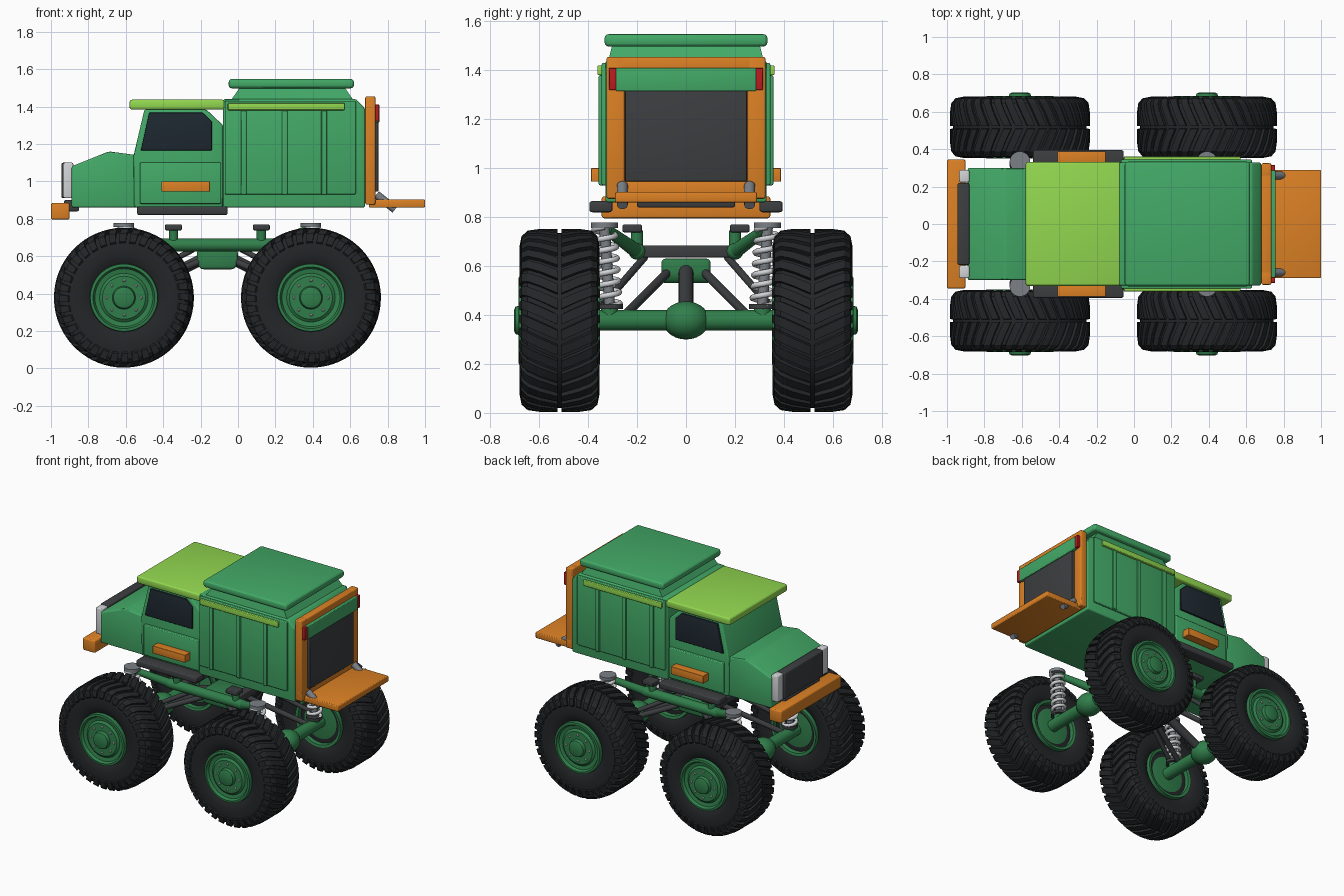
import bpy, bmesh
from math import sin, cos, pi, radians
from mathutils import Vector

if "Cube" in bpy.data.objects:
    bpy.data.objects.remove(bpy.data.objects["Cube"])

COLORS = {
    "green": (0.056, 0.40, 0.136), "dark_green": (0.03, 0.21, 0.07), "lime": (0.29, 0.69, 0.08),
    "orange": (0.72, 0.22, 0.018), "dark": (0.045, 0.048, 0.052), "tyre": (0.017, 0.019, 0.021),
    "glass": (0.013, 0.021, 0.03), "red": (0.5, 0.012, 0.015), "light": (0.65, 0.66, 0.68),
    "steel": (0.2, 0.22, 0.24)}
MATS = {}
for key, rgb in COLORS.items():
    MATS[key] = bpy.data.materials.new(key)
    MATS[key].diffuse_color = (*rgb, 1)


def link(name, data, mat):
    if mat and not data.materials:
        data.materials.append(MATS[mat])
    ob = bpy.data.objects.new(name, data)
    bpy.context.collection.objects.link(ob)
    return ob


def finish(name, bm, mat):
    bmesh.ops.recalc_face_normals(bm, faces=bm.faces)
    me = bpy.data.meshes.new(name)
    bm.to_mesh(me)
    bm.free()
    return link(name, me, mat)


def prism(name, pts, y0, y1, mat, bevel=0.012):
    """Side profile (x, z) extruded from y0 to y1 with rounded edges."""
    bm = bmesh.new()
    face = bm.faces.new([bm.verts.new((x, y0, z)) for x, z in pts])
    new = bmesh.ops.extrude_face_region(bm, geom=[face])["geom"]
    bmesh.ops.translate(bm, vec=(0, y1 - y0, 0), verts=[v for v in new if isinstance(v, bmesh.types.BMVert)])
    if bevel:
        bmesh.ops.bevel(bm, geom=bm.edges[:], offset=bevel, segments=3, profile=0.5, affect='EDGES')
    return finish(name, bm, mat)


def box(name, x0, x1, y0, y1, z0, z1, mat, bevel=0.008):
    return prism(name, [(x0, z0), (x1, z0), (x1, z1), (x0, z1)], y0, y1, mat, bevel)


def tube(name, a, b, r, mat, r2=None):
    a, b = Vector(a), Vector(b)
    bm = bmesh.new()
    bmesh.ops.create_cone(bm, cap_ends=True, segments=24, radius1=r, radius2=r if r2 is None else r2,
                          depth=(b - a).length)
    ob = finish(name, bm, mat)
    ob.location = (a + b) / 2
    ob.rotation_euler = (b - a).to_track_quat('Z', 'Y').to_euler()
    return ob


def ball(name, loc, scale, mat):
    bm = bmesh.new()
    bmesh.ops.create_uvsphere(bm, u_segments=24, v_segments=14, radius=1)
    ob = finish(name, bm, mat)
    ob.location, ob.scale = loc, scale
    return ob


def lathe(bm, profile, segs=64):
    """Spin a (y, radius) profile round the y axis."""
    rings = [[bm.verts.new((r * cos(2 * pi * i / segs), u, r * sin(2 * pi * i / segs)))
              for i in range(segs)] for u, r in profile]
    for a, b in zip(rings, rings[1:]):
        for i in range(segs):
            j = (i + 1) % segs
            bm.faces.new((a[i], a[j], b[j], b[i]))
    bm.faces.new(rings[0])
    bm.faces.new(rings[-1])


# tyre with two rows of slanted lugs
bm = bmesh.new()
half = [(0.135, 0.175), (0.15, 0.20), (0.158, 0.235), (0.158, 0.29), (0.15, 0.325), (0.13, 0.348), (0.08, 0.357)]
lathe(bm, half + [(-u, r) for u, r in reversed(half)])
stations = [(0.008, 0.374), (0.08, 0.374), (0.13, 0.367), (0.155, 0.345), (0.164, 0.30)]
COUNT = 36
for side in (1, -1):
    for n in range(COUNT):
        rows = []
        for u, r in stations:
            t = 2 * pi * n / COUNT + u * 1.2
            quad = []
            for uu, rr, w in ((u, r, -0.055), (u, r, 0.055), (u * 0.88, r - 0.025, 0.06), (u * 0.88, r - 0.025, -0.06)):
                quad.append(bm.verts.new((rr * cos(t + w), side * uu, rr * sin(t + w))))
            rows.append(quad)
        for a, b in zip(rows, rows[1:]):
            for i in range(4):
                j = (i + 1) % 4
                bm.faces.new((a[i], a[j], b[j], b[i]))
        bm.faces.new(rows[0])
        bm.faces.new(rows[-1])
tyre = finish("tyre", bm, "tyre")

# rim with outer lip, dished face, hub and inner face
bm = bmesh.new()
lathe(bm, [(-0.14, 0.10), (-0.13, 0.155), (-0.162, 0.16), (-0.166, 0.18), (-0.135, 0.183), (0.135, 0.183),
           (0.166, 0.18), (0.168, 0.165), (0.15, 0.155), (0.145, 0.13), (0.157, 0.115), (0.158, 0.062),
           (0.18, 0.056), (0.185, 0.045)], 48)
rim = finish("rim", bm, "dark_green")
bm = bmesh.new()
for i in range(8):
    res = bmesh.ops.create_icosphere(bm, subdivisions=1, radius=0.009)
    bmesh.ops.translate(bm, verts=res["verts"], vec=(0.092 * cos(i * pi / 4), 0.16, 0.092 * sin(i * pi / 4)))
bolts = finish("wheel_bolts", bm, "light")

AXLES, CX = (-0.61, 0.39), -0.11
first = True
for ax in AXLES:
    for s in (1, -1):
        for src in (tyre, rim, bolts):
            ob = src if first else link(src.name, src.data, None)
            ob.location = (ax, s * 0.517, 0.378)
            ob.rotation_euler = (0, 0, 0 if s > 0 or src is tyre else pi)
        first = False

# axles, drive shafts, springs and links
for ax in AXLES:
    d = 1 if ax > CX else -1
    tube("axle", (ax, -0.42, 0.378), (ax, 0.42, 0.378), 0.042, "dark_green")
    ball("differential", (ax, 0, 0.378), (0.085, 0.095, 0.078), "dark_green")
    tube("drive_shaft", (ax - d * 0.05, 0, 0.40), (CX + d * 0.08, 0, 0.585), 0.03, "dark")
    box("cross_member", CX + d * 0.2 - 0.03, CX + d * 0.2 + 0.03, -0.2, 0.2, 0.635, 0.685, "dark")
    for s in (1, -1):
        top, low = Vector((ax, s * 0.333, 0.76)), Vector((ax, s * 0.312, 0.435))
        tube("shock_cap", top - Vector((0, 0, 0.005)), top + Vector((0, 0, 0.018)), 0.055, "steel")
        tube("shock_core", low, top, 0.022, "steel")
        tube("spring_seat", low - Vector((0, 0, 0.01)), low + Vector((0, 0, 0.01)), 0.055, "dark")
        tube("axle_bracket", (ax, s * 0.312, 0.378), low, 0.035, "dark_green")
        cu = bpy.data.curves.new("coil_spring", 'CURVE')
        cu.dimensions, cu.bevel_depth, cu.bevel_resolution = '3D', 0.012, 2
        sp = cu.splines.new('POLY')
        n = 7 * 16
        sp.points.add(n)
        for i in range(n + 1):
            p = low.lerp(top, i / n) + 0.043 * Vector((cos(i * pi / 8), sin(i * pi / 8), 0))
            sp.points[i].co = (*p, 1)
        link("coil_spring", cu, "light")
        tube("suspension_link", (CX + d * 0.13, s * 0.17, 0.635), (ax, s * 0.34, 0.44), 0.015, "dark")
        tube("lower_link", (CX + d * 0.1, s * 0.08, 0.57), (ax, s * 0.25, 0.40), 0.018, "dark")
        # frame rail end, rising to the spring top
        tube("rail_end", (CX + d * 0.29, s * 0.2, 0.66), (ax, s * 0.325, 0.75), 0.03, "dark_green", 0.022)
        ball("rail_joint", (CX + d * 0.29, s * 0.2, 0.66), (0.034,) * 3, "dark_green")
        # body mount
        mx = CX + d * 0.235
        tube("body_mount", (mx, s * 0.2, 0.66), (mx, s * 0.2, 0.745), 0.025, "dark_green")
        box("mount_pad", mx - 0.045, mx + 0.045, s * 0.22 - 0.04, s * 0.22 + 0.04, 0.738, 0.77, "dark")
for s in (1, -1):
    tube("frame_rail", (CX - 0.29, s * 0.2, 0.66), (CX + 0.29, s * 0.2, 0.66), 0.034, "dark_green")
prism("transfer_case", [(-0.2, 0.53), (-0.02, 0.53), (0.0, 0.56), (0.0, 0.63), (-0.22, 0.63), (-0.22, 0.56)],
      -0.1, 0.1, "dark_green", 0.015)

# rear box body
prism("box_body", [(-0.08, 0.86), (0.68, 0.86), (0.68, 1.39), (0.63, 1.44), (-0.08, 1.44)], -0.33, 0.33, "green")
bm = bmesh.new()
bmesh.ops.create_cube(bm, size=1)
for v in bm.verts:
    hi = v.co.z > 0
    v.co = (0.29 + (0.55 if hi else 0.66) * v.co.x, (0.6 if hi else 0.64) * v.co.y, 1.51 if hi else 1.43)
finish("roof_riser", bm, "green")
box("box_roof", -0.05, 0.62, -0.333, 0.333, 1.497, 1.548, "green", 0.018)

# cab and bonnet
prism("cab", [(-0.555, 0.86), (-0.08, 0.86), (-0.08, 1.30), (-0.17, 1.385), (-0.5, 1.385), (-0.56, 1.13)],
      -0.31, 0.31, "green")
box("cab_roof", -0.58, -0.07, -0.332, 0.332, 1.383, 1.437, "lime", 0.015)
prism("bonnet", [(-0.89, 0.86), (-0.54, 0.86), (-0.54, 1.14), (-0.69, 1.16), (-0.89, 1.08)], -0.3, 0.3, "green")
box("grille", -0.945, -0.88, -0.22, 0.22, 0.91, 1.10, "dark", 0.012)
box("front_bumper", -1.0, -0.90, -0.345, 0.345, 0.795, 0.885, "orange", 0.012)
box("bumper_bracket", -0.93, -0.85, -0.2, 0.2, 0.84, 0.90, "dark")


def side_box(name, s, x0, x1, a, b, z0, z1, mat, bevel=0.006):
    box(name, x0, x1, min(s * a, s * b), max(s * a, s * b), z0, z1, mat, bevel)


# mirrored side details
for s in (1, -1):
    side_box("headlight", s, -0.935, -0.88, 0.222, 0.29, 0.91, 1.10, "light", 0.01)
    side_box("box_side_panel", s, -0.07, 0.63, 0.31, 0.345, 0.93, 1.43, "green", 0.008)
    for x in (0.03, 0.25, 0.46):
        side_box("panel_rib", s, x - 0.015, x + 0.015, 0.33, 0.357, 0.93, 1.38, "green")
    side_box("side_stripe", s, -0.055, 0.57, 0.33, 0.362, 1.38, 1.42, "lime")
    side_box("door_panel", s, -0.525, -0.09, 0.29, 0.33, 0.88, 1.10, "green", 0.008)
    side_box("door_stripe", s, -0.41, -0.15, 0.325, 0.388, 0.945, 1.0, "orange", 0.003)
    side_box("side_step", s, -0.54, -0.055, 0.30, 0.395, 0.82, 0.866, "dark", 0.012)
    ys = sorted((s * 0.30, s * 0.322))
    prism("side_window", [(-0.52, 1.165), (-0.14, 1.165), (-0.14, 1.32), (-0.19, 1.368), (-0.475, 1.368)],
          *ys, "glass", 0.004)
    side_box("frame_post", s, 0.68, 0.735, 0.25, 0.325, 0.88, 1.455, "orange", 0.01)
    side_box("tail_light", s, 0.725, 0.755, 0.285, 0.315, 1.32, 1.41, "red", 0.004)
    tube("tailgate_strut", (0.74, s * 0.26, 0.93), (0.84, s * 0.26, 0.85), 0.022, "steel")

# rear frame, shutter and lowered tailgate
box("frame_top", 0.68, 0.735, -0.325, 0.325, 1.39, 1.455, "orange", 0.01)
box("frame_bottom", 0.68, 0.735, -0.325, 0.325, 0.875, 0.95, "orange", 0.01)
box("rear_shutter", 0.69, 0.75, -0.25, 0.25, 0.945, 1.33, "dark", 0.004)
box("rear_header", 0.70, 0.757, -0.287, 0.287, 1.315, 1.41, "green", 0.006)
box("tailgate", 0.70, 1.0, -0.29, 0.29, 0.86, 0.903, "orange", 0.008)

# smooth round parts, keep box edges crisp
for ob in bpy.context.scene.objects:
    if ob.type == 'MESH':
        ob.select_set(True)
        bpy.context.view_layer.objects.active = ob
bpy.ops.object.shade_smooth_by_angle(angle=radians(28))

for m in bpy.data.materials:
    if m.users and not m.is_grease_pencil:
        m.use_nodes = True
        m.node_tree.nodes["Principled BSDF"].inputs["Base Color"].default_value = m.diffuse_color
